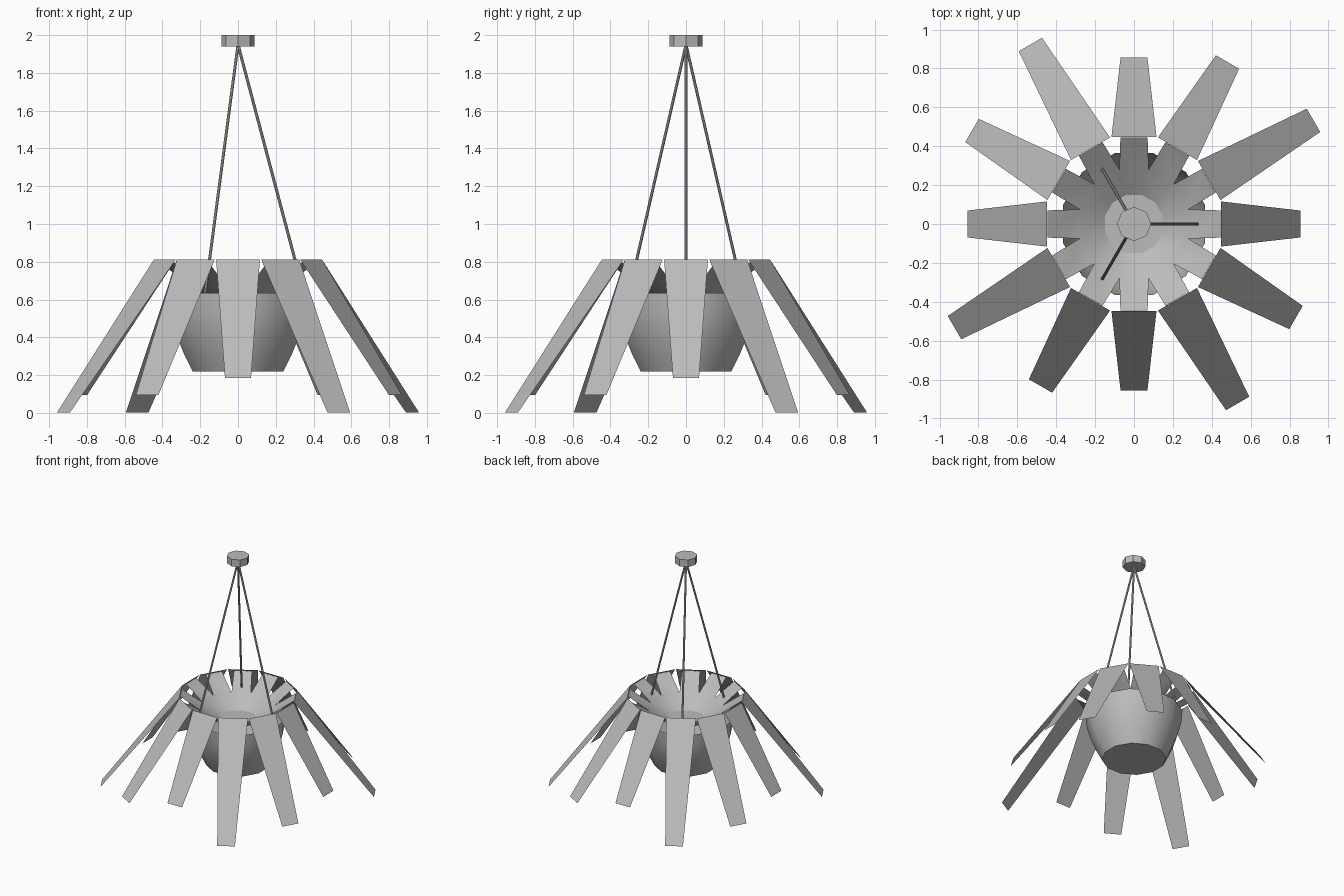
import bpy, bmesh, math
from mathutils import Vector, Matrix

cube = bpy.data.objects.get("Cube")
if cube:
    bpy.data.objects.remove(cube)

grey = bpy.data.materials.new("matte_grey")
grey.use_nodes = True
grey.diffuse_color = (0.5, 0.5, 0.5, 1)
grey.node_tree.nodes["Principled BSDF"].inputs["Base Color"].default_value = (0.5, 0.5, 0.5, 1)

SIDES = 12
STEP = math.tau / SIDES


def finish(bm, name, smooth=False):
    mesh = bpy.data.meshes.new(name)
    bm.to_mesh(mesh)
    bm.free()
    obj = bpy.data.objects.new(name, mesh)
    bpy.context.collection.objects.link(obj)
    mesh.materials.append(grey)
    if smooth:
        bpy.ops.object.select_all(action='DESELECT')
        obj.select_set(True)
        bpy.context.view_layer.objects.active = obj
        bpy.ops.object.shade_smooth_by_angle(angle=math.radians(40))
    return obj


def ring(bm, apothem, z):
    """Twelve-sided ring with flat sides facing the axes."""
    r = apothem / math.cos(STEP / 2)
    return [bm.verts.new((r * math.cos((i - 0.5) * STEP), r * math.sin((i - 0.5) * STEP), z))
            for i in range(SIDES)]


def bridge(bm, low, high):
    for i in range(SIDES):
        j = (i + 1) % SIDES
        bm.faces.new((low[i], low[j], high[j], high[i]))


# Open pot below the reflector
bm = bmesh.new()
profile = [(0.24, 0.22), (0.285, 0.31), (0.325, 0.41), (0.355, 0.52), (0.365, 0.635)]
rings = [ring(bm, r, z) for r, z in profile]
for low, high in zip(rings, rings[1:]):
    bridge(bm, low, high)
bm.faces.new(rings[0][::-1])
finish(bm, "pot", smooth=True)

# Funnel reflector with a closed centre and twelve strips rising to the rim
bm = bmesh.new()
inner = ring(bm, 0.15, 0.60)
outer = ring(bm, 0.28, 0.69)
bridge(bm, inner, outer)
bm.faces.new(inner)
for i in range(SIDES):
    turn = Matrix.Rotation(i * STEP, 3, 'Z')
    tips = [bm.verts.new(turn @ Vector((0.445, y, 0.805))) for y in (0.07, -0.07)]
    bm.faces.new((outer[i], outer[(i + 1) % SIDES], *tips))
finish(bm, "reflector", smooth=True)

# Drooping tapered petals in three repeating lengths
ends = [(0.857, 0.185), (1.066, 0.003), (0.962, 0.095)]
for i in range(SIDES):
    radius, z = ends[i % 3]
    turn = Matrix.Rotation(i * STEP, 3, 'Z')
    bm = bmesh.new()
    corners = [(0.447, -0.116, 0.812), (radius, -0.069, z), (radius, 0.069, z), (0.447, 0.116, 0.812)]
    bm.faces.new([bm.verts.new(turn @ Vector(c)) for c in corners])
    finish(bm, f"petal_{i + 1}")

# Ceiling mount
bm = bmesh.new()
bmesh.ops.create_cone(bm, cap_ends=True, segments=8, radius1=0.088, radius2=0.088, depth=0.06,
                      matrix=Matrix.Translation((0, 0, 1.97)))
finish(bm, "ceiling_mount")

# Three suspension cords
top = Vector((0, 0, 1.95))
for i in range(3):
    foot = Matrix.Rotation(i * math.tau / 3, 3, 'Z') @ Vector((0.352, 0, 0.62))
    axis = top - foot
    bm = bmesh.new()
    bmesh.ops.create_cone(bm, cap_ends=True, segments=8, radius1=0.008, radius2=0.008, depth=axis.length,
                          matrix=Matrix.Translation((top + foot) / 2)
                          @ axis.to_track_quat('Z', 'Y').to_matrix().to_4x4())
    finish(bm, f"cord_{i + 1}")
